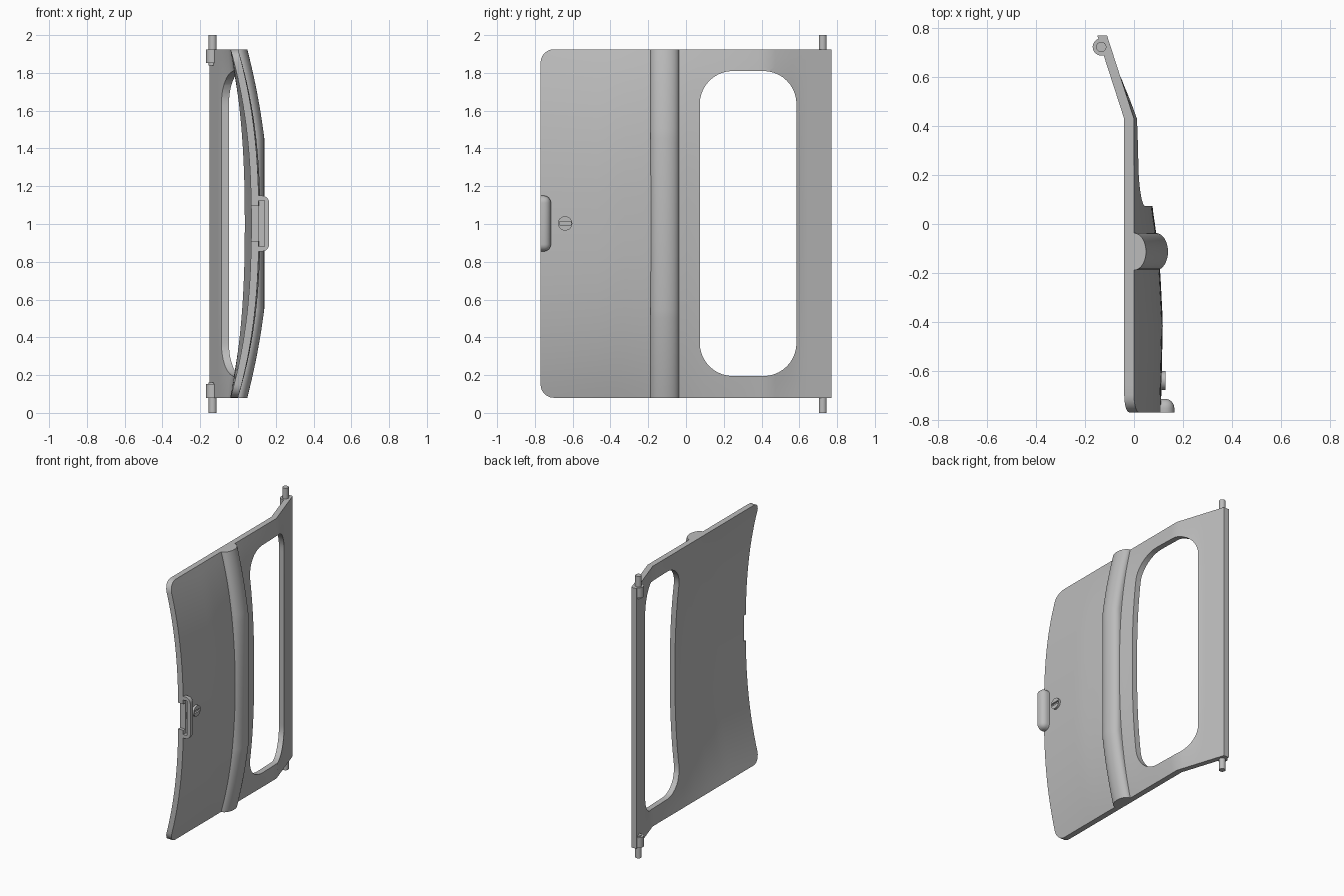
import bpy, bmesh, math

if "Cube" in bpy.data.objects:
    bpy.data.objects.remove(bpy.data.objects["Cube"])

grey = bpy.data.materials.new("body_grey")
grey.diffuse_color = (0.5, 0.5, 0.5, 1)
grey.use_nodes = True
grey.node_tree.nodes["Principled BSDF"].inputs["Base Color"].default_value = grey.diffuse_color

ZC, H = 1.0025, 0.9225            # panel centre height and half height
BULGE = [(-0.77, .11), (-0.4, .118), (-0.19, .107), (-0.03, .09),
         (0.08, .074), (0.3, .062), (0.45, .042), (0.59, 0), (0.78, 0)]


def lerp_table(t, v):
    for (a, p), (b, q) in zip(t, t[1:]):
        if v <= b:
            return p + (q - p) * (v - a) / (b - a)
    return t[-1][1]


def outer_x(y, z):
    """Outer skin of the panel: hinge-side bend plus barrel bulge."""
    base = -max(0, y - 0.43) * 0.11 / 0.34
    return base + lerp_table(BULGE, y) * (1 - min(1, abs(z - ZC) / H) ** 2.4)


def finish(name, bm, smooth=True):
    bmesh.ops.recalc_face_normals(bm, faces=bm.faces)
    me = bpy.data.meshes.new(name)
    bm.to_mesh(me)
    bm.free()
    me.materials.append(grey)
    ob = bpy.data.objects.new(name, me)
    bpy.context.collection.objects.link(ob)
    return ob


def smooth(ob):
    bpy.ops.object.select_all(action='DESELECT')
    ob.select_set(True)
    bpy.context.view_layer.objects.active = ob
    bpy.ops.object.shade_smooth_by_angle(angle=math.radians(35))


def box(name, lo, hi):
    bm = bmesh.new()
    bmesh.ops.create_cube(bm, size=1)
    for v in bm.verts:
        v.co = [(a + b) / 2 + c * (b - a) for a, b, c in zip(lo, hi, v.co)]
    return finish(name, bm)


def loft(name, rings):
    """Closed tube through equal-length rings of points, capped at both ends."""
    bm = bmesh.new()
    vs = [[bm.verts.new(p) for p in r] for r in rings]
    n = len(vs[0])
    for a, b in zip(vs, vs[1:]):
        for i in range(n):
            bm.faces.new((a[i], a[(i + 1) % n], b[(i + 1) % n], b[i]))
    bm.faces.new(vs[0])
    bm.faces.new(vs[-1])
    return finish(name, bm)


def cut(ob, cutter):
    m = ob.modifiers.new("cut", 'BOOLEAN')
    m.operation, m.solver, m.object = 'DIFFERENCE', 'EXACT', cutter
    bpy.ops.object.select_all(action='DESELECT')
    bpy.context.view_layer.objects.active = ob
    ob.select_set(True)
    bpy.ops.object.modifier_apply(modifier=m.name)
    bpy.data.objects.remove(cutter)


def cylinder(name, loc, r, depth, axis='z', seg=32):
    rings = []
    for d in (-depth / 2, depth / 2):
        ring = []
        for i in range(seg):
            a = 2 * math.pi * i / seg
            c, s = r * math.cos(a), r * math.sin(a)
            p = (c, s, d) if axis == 'z' else (d, c, s)
            ring.append([l + q for l, q in zip(loc, p)])
        rings.append(ring)
    return loft(name, rings)


# Door panel: columns along y, the front ones shortened to round the corners
R, NZ = 0.07, 40
cols = [(-0.77 + R * (1 - math.cos(a)), H - R + R * math.sin(a))
        for a in [math.radians(15 * k) for k in range(7)]]
cols += [(-0.7 + 1.13 * k / 24, H) for k in range(1, 25)]
cols += [(0.43 + 0.34 * k / 8, H) for k in range(1, 9)]
bm = bmesh.new()
grids = []
for off in (0, -0.04):
    g = []
    for y, h in cols:
        zs = [ZC + h * (2 * j / NZ - 1) for j in range(NZ + 1)]
        g.append([bm.verts.new((outer_x(y, z) + off, y, z)) for z in zs])
    grids.append(g)
    for a, b in zip(g, g[1:]):
        for j in range(NZ):
            bm.faces.new((a[j], b[j], b[j + 1], a[j + 1]))
rims = []
for g in grids:
    rims.append([c[0] for c in g] + g[-1][1:] + [c[-1] for c in g[-2::-1]]
                + g[0][-2:0:-1])
n = len(rims[0])
for i in range(n):
    k = (i + 1) % n
    bm.faces.new((rims[0][i], rims[0][k], rims[1][k], rims[1][i]))
panel = finish("door_panel", bm)

# Window opening with large rounded corners
RW = 0.175
outline = []
for q, (cy, cz) in enumerate([(0.585 - RW, 1.81 - RW), (0.073 + RW, 1.81 - RW),
                              (0.073 + RW, 0.195 + RW), (0.585 - RW, 0.195 + RW)]):
    for k in range(11):
        a = math.radians(90 * q + 9 * k)
        outline.append((cy + RW * math.cos(a), cz + RW * math.sin(a)))
cut(panel, loft("window_cutter", [[(x, y, z) for y, z in outline] for x in (-0.4, 0.4)]))

# Notch for fingers in the front edge
cut(panel, box("notch_cutter", (-0.2, -0.85, 0.91), (0.3, -0.748, 1.095)))
smooth(panel)

# Vertical half-round ridge, straight in the middle and bent back at the ends
rings = []
levels = [0.08 + 0.47 * k / 10 for k in range(11)]
levels += [2 * ZC - z for z in reversed(levels)]
for z in levels:
    t = max(0, abs(z - ZC) - 0.4525) / 0.47
    r = 0.09 * (1 - 0.65 * t - 0.35 * t * t)
    ring = [(outer_x(-0.035, z) - 0.02, -0.037, z)]
    for k in range(17):
        a = math.pi * k / 16
        ring.append((r + 0.049 * math.sin(a), -0.113 + 0.076 * math.cos(a), z))
    ring.append((outer_x(-0.19, z) - 0.02, -0.189, z))
    rings.append(ring)
smooth(loft("vertical_ridge", rings))

# Handle cup, rounded on the outside, open to the front edge
handle = box("handle_cup", (0.09, -0.77, 0.855), (0.165, -0.715, 1.15))
bm = bmesh.new()
bm.from_mesh(handle.data)
edges = [e for e in bm.edges
         if max(v.co.y for v in e.verts) > -0.76 and max(v.co.x for v in e.verts) > 0.1]
bmesh.ops.bevel(bm, geom=edges, offset=0.038, segments=6, profile=0.5,
                affect='EDGES', clamp_overlap=True)
bm.to_mesh(handle.data)
bm.free()
cut(handle, box("cavity_cutter", (0.0, -0.85, 0.88), (0.14, -0.738, 1.125)))
smooth(handle)

# Lock with a key slot
lock = cylinder("lock", (0.108, -0.64, 1.003), 0.038, 0.04, 'x')
cut(lock, box("slot_cutter", (0.116, -0.67, 0.994), (0.2, -0.61, 1.012)))
smooth(lock)

# Hinge pins and collars, bottom and top
for side, s in (("lower", -1), ("upper", 1)):
    smooth(cylinder(side + "_hinge_pin", (-0.134, 0.724, 1 + s * 0.92), 0.021, 0.16))
    smooth(cylinder(side + "_hinge_collar", (-0.134, 0.724, ZC + s * 0.886), 0.035, 0.073))
